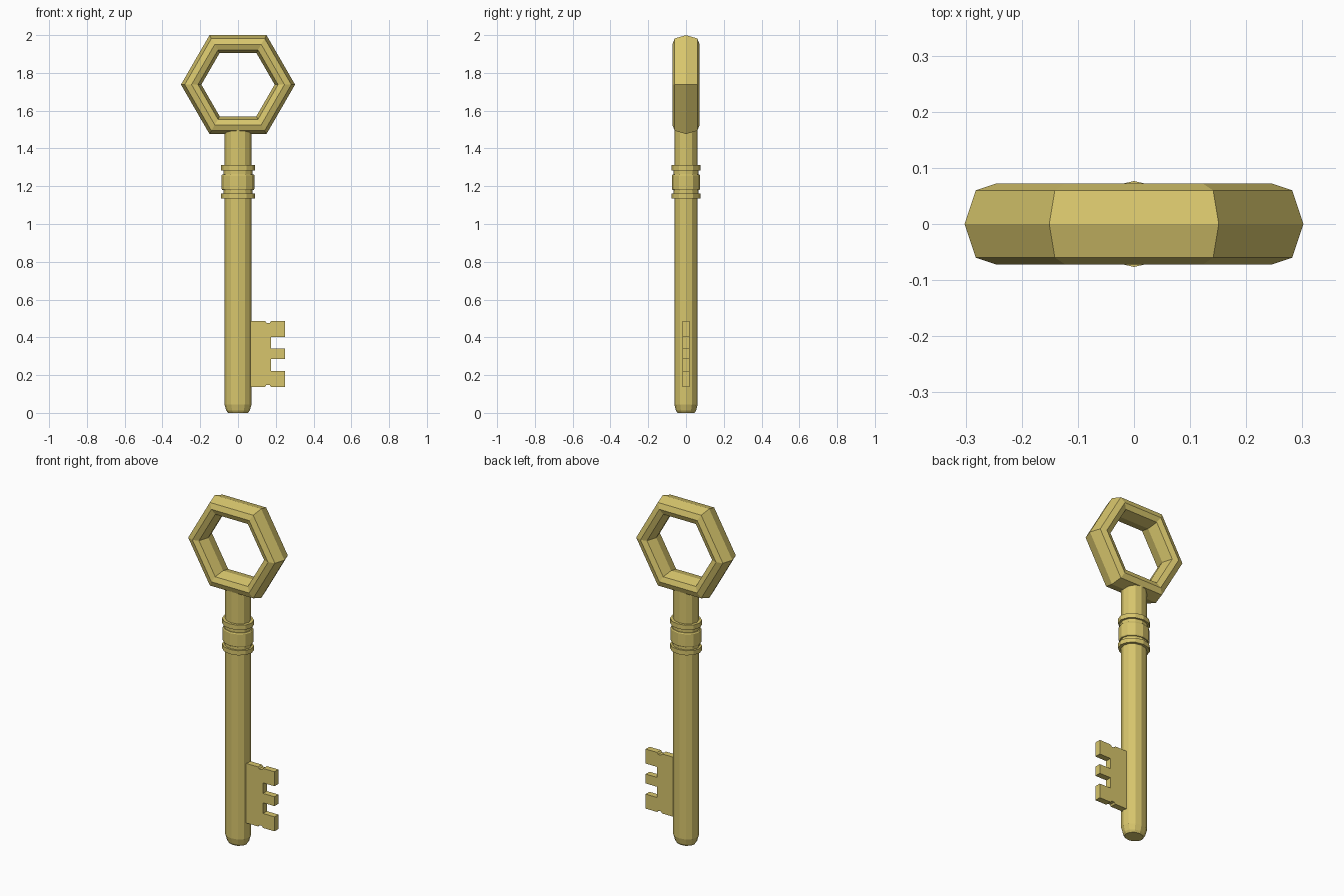
import bpy, bmesh
from math import cos, sin, tau

cube = bpy.data.objects.get("Cube")
if cube:
    bpy.data.objects.remove(cube, do_unlink=True)

# Aged brass
brass = bpy.data.materials.new("brass")
brass.use_nodes = True
colour = (0.68, 0.56, 0.15, 1)
brass.diffuse_color = colour
brass.node_tree.nodes["Principled BSDF"].inputs["Base Color"].default_value = colour


def finish(name, bm):
    bmesh.ops.recalc_face_normals(bm, faces=bm.faces)
    mesh = bpy.data.meshes.new(name)
    bm.to_mesh(mesh)
    bm.free()
    mesh.materials.append(brass)
    obj = bpy.data.objects.new(name, mesh)
    bpy.context.collection.objects.link(obj)
    return obj


def bridge(bm, a, b):
    for i in range(len(a)):
        j = (i + 1) % len(a)
        bm.faces.new((a[i], a[j], b[j], b[i]))


def lathe(name, profile, sides=12, depth=0.86):
    """Turned part from (radius, z) pairs, flattened slightly front to back."""
    bm = bmesh.new()
    rings = [[bm.verts.new((r * cos(tau * i / sides), depth * r * sin(tau * i / sides), z))
              for i in range(sides)] for r, z in profile]
    for a, b in zip(rings, rings[1:]):
        bridge(bm, a, b)
    bm.faces.new(rings[0])
    bm.faces.new(rings[-1])
    return finish(name, bm)


# Shaft with a rounded tip
lathe("shaft", [(0.053, 0), (0.062, 0.012), (0.0715, 0.045), (0.0715, 1.515)])

# Collar: a core with three raised bands
lathe("collar_core", [(0.077, 1.14), (0.077, 1.305)])
lathe("collar_lower_band", [(0.089, 1.135), (0.089, 1.162)])
lathe("collar_middle_band", [(0.083, 1.18), (0.087, 1.186), (0.087, 1.257), (0.083, 1.263)])
lathe("collar_upper_band", [(0.089, 1.284), (0.089, 1.312)])

# Hexagonal bow: an eight-sided section swept around six corners
half = [(0.302, 0), (0.282, 0.06), (0.246, 0.072), (0.212, 0.06), (0.194, 0)]
section = half + [(r, -y) for r, y in half[-2:0:-1]]
bm = bmesh.new()
corners = [[bm.verts.new((r * cos(tau * k / 6), y, 1.738 + r * sin(tau * k / 6)))
            for r, y in section] for k in range(6)]
for k in range(6):
    bridge(bm, corners[k], corners[(k + 1) % 6])
finish("bow", bm)

# Bit: a toothed plate extruded front to back
outline = [
    (0.05, 0.137), (0.143, 0.137), (0.150, 0.147), (0.168, 0.147), (0.176, 0.137),
    (0.25, 0.137), (0.25, 0.222), (0.176, 0.222), (0.176, 0.285), (0.25, 0.285),
    (0.25, 0.340), (0.176, 0.340), (0.176, 0.402), (0.25, 0.402), (0.25, 0.487),
    (0.176, 0.487), (0.168, 0.477), (0.150, 0.477), (0.143, 0.487), (0.05, 0.487),
]
bm = bmesh.new()
front, back = ([bm.verts.new((x, y, z)) for x, z in outline] for y in (-0.018, 0.018))
bridge(bm, front, back)
bm.faces.new(front)
bm.faces.new(back)
finish("bit", bm)
